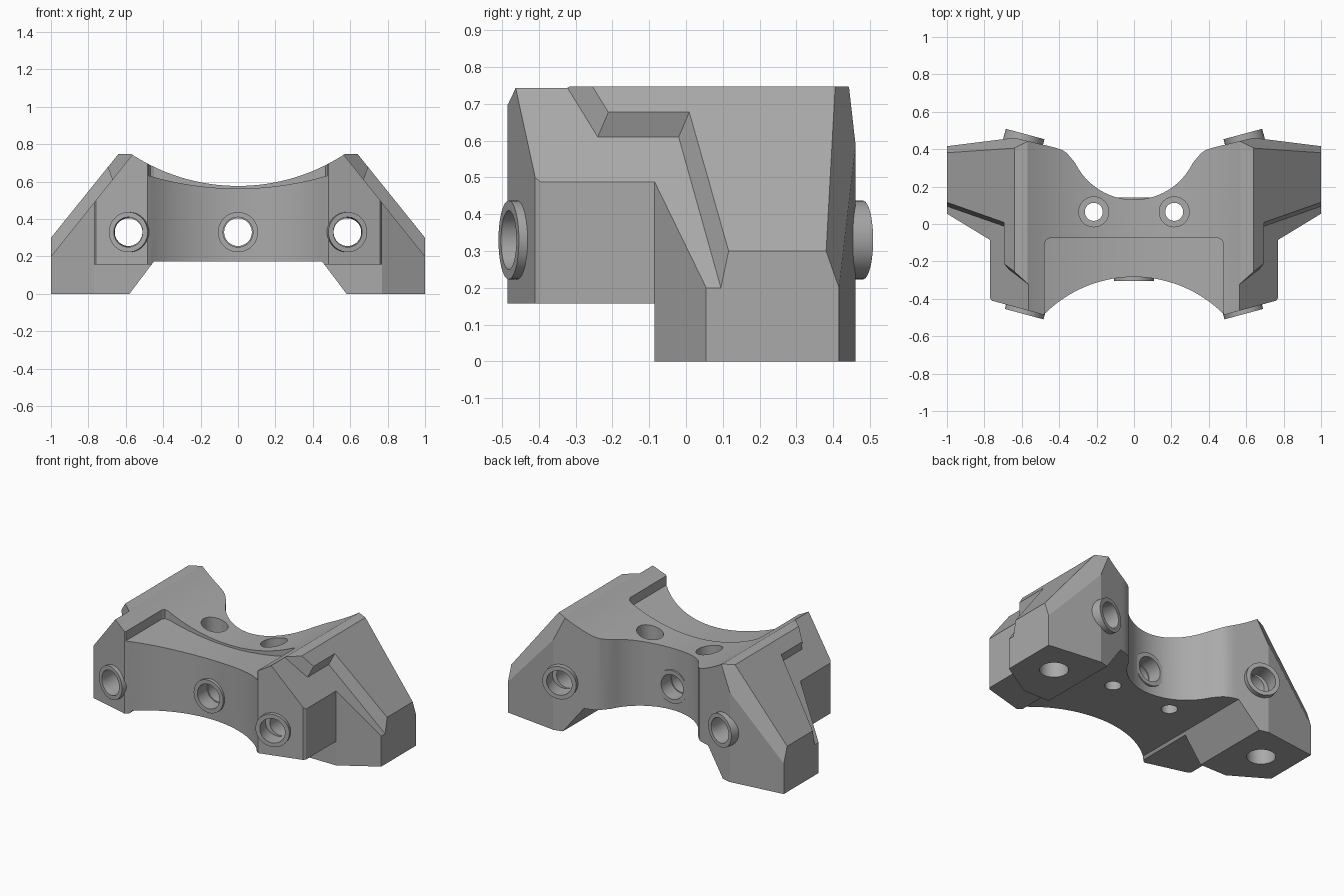
import bpy, bmesh, math
from mathutils import Vector

if "Cube" in bpy.data.objects:
    bpy.data.objects.remove(bpy.data.objects["Cube"], do_unlink=True)

grey = bpy.data.materials.new("plain grey")
grey.use_nodes = True
colour = (0.4, 0.4, 0.4, 1)
grey.diffuse_color = colour
grey.node_tree.nodes["Principled BSDF"].inputs["Base Color"].default_value = colour


def prism(name, ring, direction):
    """Solid made by sweeping a flat ring of points along a vector."""
    bm = bmesh.new()
    step = Vector(direction)
    low = [bm.verts.new(p) for p in ring]
    high = [bm.verts.new(Vector(p) + step) for p in ring]
    n = len(ring)
    bm.faces.new(low)
    bm.faces.new(high)
    for i in range(n):
        j = (i + 1) % n
        bm.faces.new((low[i], low[j], high[j], high[i]))
    bmesh.ops.recalc_face_normals(bm, faces=bm.faces)
    mesh = bpy.data.meshes.new(name)
    bm.to_mesh(mesh)
    bm.free()
    ob = bpy.data.objects.new(name, mesh)
    bpy.context.collection.objects.link(ob)
    return ob


def cylinder(name, start, end, radius, sides=48):
    a, b = Vector(start), Vector(end)
    axis = b - a
    u = axis.orthogonal().normalized()
    w = axis.normalized().cross(u)
    angles = [math.tau * i / sides for i in range(sides)]
    return prism(name, [a + radius * (math.cos(t) * u + math.sin(t) * w) for t in angles], axis)


def combine(target, tool, operation):
    """Apply a boolean, then discard the tool."""
    tool.hide_render = True
    mod = target.modifiers.new("shape", "BOOLEAN")
    mod.operation = operation
    mod.solver = "EXACT"
    mod.object = tool
    bpy.context.view_layer.objects.active = target
    bpy.ops.object.modifier_apply(modifier=mod.name)
    bpy.data.objects.remove(tool, do_unlink=True)


def arc(x0, x1, base, radius, sign, count):
    """Points on a circle whose extreme point is at (0, base)."""
    xs = [x0 + (x1 - x0) * i / count for i in range(count + 1)]
    return [(x, base + sign * (radius - math.sqrt(radius**2 - x * x))) for x in xs]


def both(half):
    """Close a half outline (from centre to centre) by mirroring it."""
    return half + [(-x, v) for x, v in reversed(half) if x > 0]


# Plan outline, from the front centre round the side to the back centre
side = [(0.76, -0.41), (0.77, -0.395), (0.77, -0.085), (1, 0.055),
        (1, 0.416), (0.64, 0.461), (0.42, 0.408), (0.385, 0.396),
        (0.36, 0.38), (0.34, 0.357)]
plan = both(arc(0, 0.47, -0.283, 0.676, -1, 16) + [(0.485, -0.485)] + side
            + arc(0.315, 0, 0.13, 0.35, 1, 18))
body = prism("bracket_body", [(x, y, -0.1) for x, y in plan], (0, 0, 1))
body.data.materials.append(grey)

# Front profile with splayed legs and a dished top
profile = both([(0, 0.173), (0.45, 0.173), (0.58, 0), (1, 0), (1, 0.3),
                (0.64, 0.747), (0.57, 0.747)] + arc(0.55, 0, 0.577, 1.04, 1, 20))
combine(body, prism("profile", [(x, -1, z) for x, z in profile], (0, 2, 0)), "INTERSECT")

# Raised underside ahead of the legs
under = [(-2, -1, -1), (2, -1, -1), (2, -0.085, -1), (-2, -0.085, -1)]
combine(body, prism("underside", under, (0, 0, 1.157)), "DIFFERENCE")

# Shallow recess in the front of the top, with rounded corners
recess = prism("recess", [(x, -1, z) for x, z in
               arc(-0.478, 0.478, 0.563, 1.68, 1, 24) + [(0.478, 1), (-0.478, 1)]], (0, 0.925, 0))
corners = both([(0, -2), (0.478, -2), (0.478, -0.105), (0.469, -0.084), (0.448, -0.075), (0, -0.075)])
combine(recess, prism("corners", [(x, y, 0) for x, y in corners], (0, 0, 2)), "INTERSECT")
combine(body, recess, "DIFFERENCE")

for s in (1, -1):
    # Stepped lower shoulder on the outer slope
    path = [(0.207, -0.2), (-0.02, 0.61), (-0.24, 0.61), (-0.418, 0.9), (-1, 0.9), (-1, -0.2)]
    ring = [(s * (1 - (z - 0.2) / 1.25), y, z) for y, z in path]
    combine(body, prism("shoulder", ring, (s * 0.04, 0.048, 0.112)), "DIFFERENCE")

    # Bevel along the rear edge of the slope
    n = Vector((s * 0.0181, 0.036, 0.0126)).normalized()
    u = n.cross((0, 0, 1)).normalized()
    w = n.cross(u)
    c = Vector((s, 0.416, 0.2))
    ring = [c + u * a + w * b for a, b in ((-1, -1), (1, -1), (1, 1), (-1, 1))]
    combine(body, prism("bevel", ring, n * 0.5), "DIFFERENCE")

# Collars round the cross bores: centre, outward direction
ports = [(Vector((0, -0.306, 0.33)), Vector((0, -1, 0))),
         (Vector((0, 0.143, 0.33)), Vector((0, 1, 0)))]
for s in (1, -1):
    ports.append((Vector((s * 0.587, -0.482, 0.33)), Vector((s * 0.26, -0.966, 0))))
    ports.append((Vector((s * 0.582, 0.481, 0.33)), Vector((s * -0.26, 0.966, 0))))
for centre, out in ports:
    combine(body, cylinder("collar", centre - out * 0.08, centre, 0.107), "UNION")
for centre, out in ports:
    combine(body, cylinder("mouth", centre - out * 0.1, centre + out * 0.1, 0.08), "DIFFERENCE")

# Straight cross bores
for x in (-0.585, 0, 0.585):
    combine(body, cylinder("bore", (x, -1, 0.33), (x, 1, 0.33), 0.074), "DIFFERENCE")

for s in (1, -1):
    # Counterbored bolt holes through the bridge
    combine(body, cylinder("bolt_hole", (s * 0.215, 0.065, 0), (s * 0.215, 0.065, 1), 0.048), "DIFFERENCE")
    combine(body, cylinder("counterbore", (s * 0.215, 0.065, 0.35), (s * 0.215, 0.065, 1), 0.08), "DIFFERENCE")
    # Blind holes up into the feet
    combine(body, cylinder("foot_hole", (s * 0.79, 0.214, -0.1), (s * 0.79, 0.214, 0.3), 0.085), "DIFFERENCE")

bpy.ops.object.select_all(action="DESELECT")
body.select_set(True)
bpy.context.view_layer.objects.active = body
bpy.ops.object.shade_smooth_by_angle(angle=math.radians(18))
